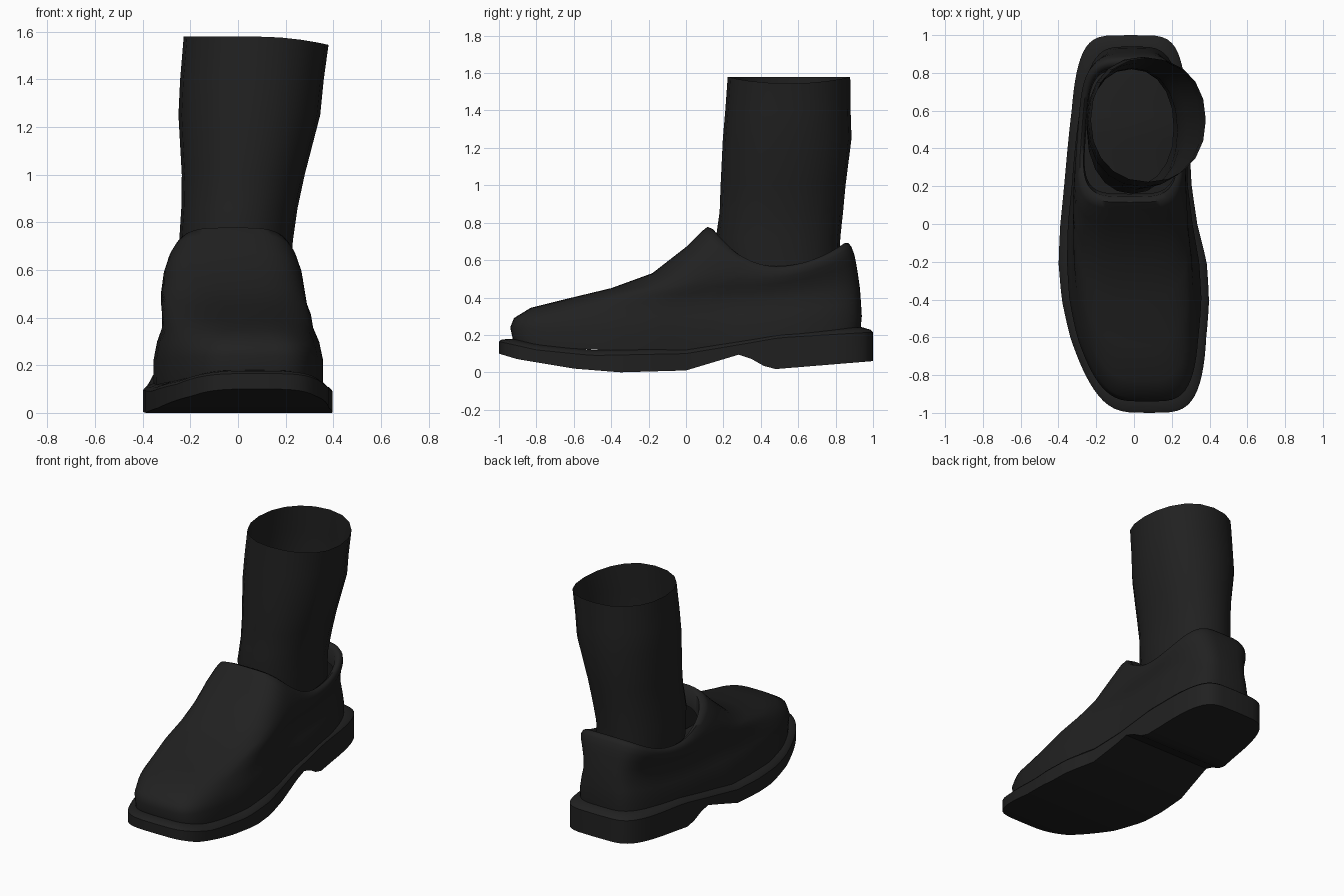
import bpy, bmesh, math

old = bpy.data.objects.get("Cube")
if old:
    bpy.data.objects.remove(old, do_unlink=True)

black = bpy.data.materials.new("soft_black")
black.use_nodes = True
COLOUR = (0.015, 0.015, 0.015, 1)
black.diffuse_color = COLOUR
bsdf = next(n for n in black.node_tree.nodes if n.type == "BSDF_PRINCIPLED")
bsdf.inputs["Base Color"].default_value = COLOUR

HALF = 44  # steps along each side of a ring


def interp(table, y, col=1):
    """Piecewise linear lookup of a column by the first entry."""
    if y <= table[0][0]:
        return table[0][col]
    for a, b in zip(table, table[1:]):
        if y <= b[0]:
            return a[col] + (b[col] - a[col]) * (y - a[0]) / (b[0] - a[0])
    return table[-1][col]


def ring(widths, front, back, inset, n_front, n_back, height):
    """Foot-shaped loop from toe along the right side to heel and back."""
    pts = []
    for i in range(2 * HALF):
        v = -math.cos(math.pi * i / HALF)
        y = (front + back) / 2 + v * (back - front) / 2
        n = n_front if v < 0 else n_back
        cap = max(0, 1 - abs(v) ** n) ** (1 / n)
        lo, hi = interp(widths, y, 1) + inset, interp(widths, y, 2) - inset
        side = -1 if i < HALF else 1
        pts.append(((lo + hi) / 2 + side * cap * (hi - lo) / 2, y, height(y, v)))
    return pts


def loft(name, rings, capped=False, angle=40):
    """Skin a stack of loops, optionally closing both ends with strips."""
    bm = bmesh.new()
    loops = [[bm.verts.new(p) for p in r] for r in rings]
    n = len(loops[0])
    for a, b in zip(loops, loops[1:]):
        for i in range(n):
            j = (i + 1) % n
            bm.faces.new((a[i], a[j], b[j], b[i]))
    if capped:
        for r in (loops[0], loops[-1]):
            bm.faces.new((r[0], r[1], r[-1]))
            for i in range(1, n // 2 - 1):
                bm.faces.new((r[i], r[i + 1], r[n - i - 1], r[n - i]))
            k = n // 2
            bm.faces.new((r[k - 1], r[k], r[k + 1]))
    bmesh.ops.recalc_face_normals(bm, faces=bm.faces)
    mesh = bpy.data.meshes.new(name)
    bm.to_mesh(mesh)
    bm.free()
    mesh.materials.append(black)
    obj = bpy.data.objects.new(name, mesh)
    bpy.context.collection.objects.link(obj)
    bpy.ops.object.select_all(action="DESELECT")
    obj.select_set(True)
    bpy.context.view_layer.objects.active = obj
    bpy.ops.object.shade_smooth_by_angle(angle=math.radians(angle))
    return obj


# Sole with raised toe, arch and heel step
sole_widths = [(-1, -.25, .41), (-.6, -.35, .395), (-.4, -.385, .4), (-.2, -.4, .385),
               (0, -.39, .335), (.2, -.37, .305), (.6, -.335, .285), (1, -.32, .285)]
sole_bottom = [(-1, .1), (-.9, .07), (-.6, .02), (-.35, 0), (0, .01),
               (.3, .1), (.45, .015), (1, .06)]
sole_edge = [(-1, .165), (-.8, .12), (-.5, .09), (0, .1), (.3, .15), (.5, .185), (1, .215)]
loft("sole", [
    ring(sole_widths, -1, 1, 0, 4, 5, lambda y, v: interp(sole_bottom, y)),
    ring(sole_widths, -1, 1, 0, 4, 5, lambda y, v: interp(sole_edge, y)),
    ring(sole_widths, -.985, .985, .012, 4, 5, lambda y, v: interp(sole_edge, y) + .014),
    ring(sole_widths, -.93, .94, .05, 4, 5, lambda y, v: interp(sole_edge, y) + .03),
], capped=True, angle=35)

# Upper: tilted loops climbing from the welt to the collar, then a rolled lip
upper_widths = [(-1, -.22, .37), (-.6, -.315, .355), (-.4, -.345, .36), (-.2, -.355, .345),
                (0, -.35, .31), (.2, -.33, .285), (.6, -.3, .28), (1, -.28, .26)]
# front y, front z, side z, back y, back z, inset, front roundness
upper_steps = [
    (-.92, .15, .11, .93, .2, 0, 4), (-.94, .24, .22, .94, .3, 0, 4),
    (-.92, .29, .3, .935, .38, .015, 4), (-.83, .345, .36, .93, .45, .035, 3.5),
    (-.65, .39, .42, .92, .52, .03, 3), (-.4, .45, .46, .91, .58, .02, 3),
    (-.18, .53, .5, .9, .63, .01, 3.5), (0, .67, .54, .885, .67, .01, 4),
    (.08, .75, .56, .87, .69, .02, 4), (.115, .778, .567, .85, .692, .032, 4),
    (.145, .765, .555, .83, .675, .05, 4), (.16, .66, .47, .82, .58, .055, 4)]


def tilted(zf, zm, zb):
    return lambda y, v: zm + ((zf if v < 0 else zb) - zm) * v * v


loft("upper", [ring(upper_widths, yf, yb, inset, n, 4, tilted(zf, zm, zb))
               for yf, zf, zm, yb, zb, inset, n in upper_steps], angle=60)

# Sock: open tube leaning outward at the top
# z, left x, right x, front y, back y
sock_steps = [(.35, -.24, .21, .2, .82), (.55, -.25, .225, .18, .82), (.72, -.247, .23, .16, .825),
              (.86, -.238, .25, .18, .84), (1, -.236, .28, .185, .853),
              (1.25, -.25, .345, .197, .885), (1.4, -.243, .36, .21, .88),
              (1.58, -.228, .38, .223, .878)]
SIDES = 20
sock = []
for z, x0, x1, y0, y1 in sock_steps:
    loop = []
    for i in range(SIDES):
        a = 2 * math.pi * i / SIDES
        c, s = (math.copysign(abs(f) ** .92, f) for f in (math.cos(a), math.sin(a)))
        dip = .035 * max(0, c) ** 2 if z > 1.5 else 0
        loop.append(((x0 + x1) / 2 + c * (x1 - x0) / 2,
                     (y0 + y1) / 2 + s * (y1 - y0) / 2, z - dip))
    sock.append(loop)
loft("sock", sock, angle=60)
